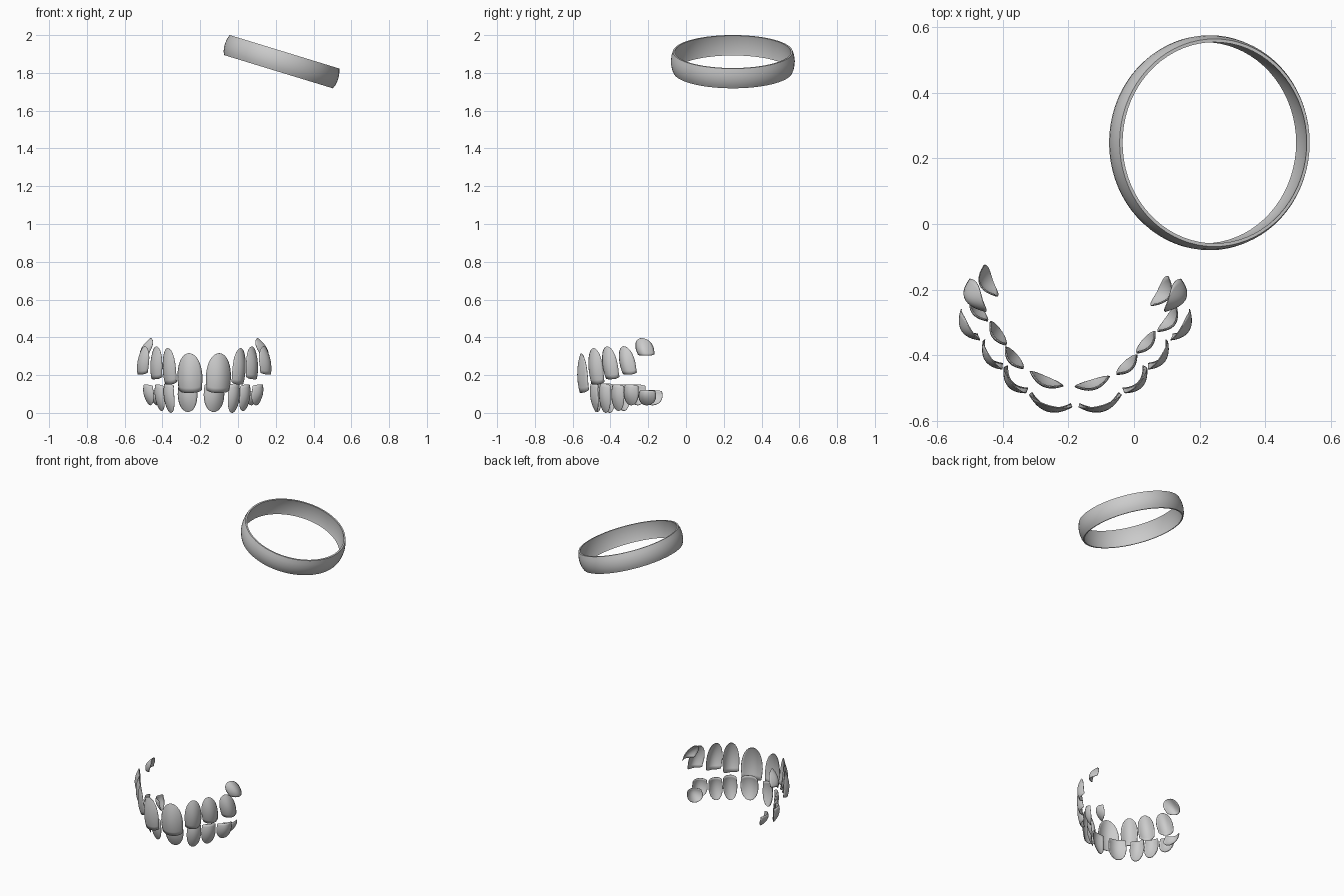
import bpy, math
from mathutils import Matrix, Vector

if "Cube" in bpy.data.objects:
    bpy.data.objects.remove(bpy.data.objects["Cube"])


def make_object(name, verts, faces, angle=40):
    mesh = bpy.data.meshes.new(name)
    mesh.from_pydata(verts, [], faces)
    mesh.validate()
    mesh.update()
    ob = bpy.data.objects.new(name, mesh)
    bpy.context.collection.objects.link(ob)
    bpy.ops.object.select_all(action='DESELECT')
    ob.select_set(True)
    bpy.context.view_layer.objects.active = ob
    bpy.ops.object.shade_smooth_by_angle(angle=math.radians(angle))
    return ob


# Tilted band: closed profile (radius, height) swept round an ellipse
def ring():
    profile = [(.315, -.055), (.323, -.036), (.327, -.015), (.328, .005), (.325, .03), (.317, .055),
               (.307, .055), (.310, .043), (.313, 0), (.310, -.043), (.307, -.055)]
    seg, n = 72, len(profile)
    verts, faces = [], []
    for i in range(seg):
        a = 2 * math.pi * i / seg
        verts += [(r * .957 * math.cos(a), r * math.sin(a), z) for r, z in profile]
    for i in range(seg):
        j = (i + 1) % seg
        faces += [(i * n + k, j * n + k, j * n + (k + 1) % n, i * n + (k + 1) % n) for k in range(n)]
    ob = make_object("tilted_ring", verts, faces)
    ob.matrix_world = Matrix.Translation((.23, .248, 1.859)) @ Matrix.Rotation(math.radians(17), 4, 'Y')


# Curved tooth shell: straight biting edge at z_edge, rounded root at z_root
def tooth(name, side, cx, spin, off, y, yaw, width, z_edge, z_root, bulge, lean, roll):
    yaw = math.radians(yaw)
    normal = Vector((side * math.sin(yaw), -math.cos(yaw), 0))
    tangent = Vector((side * math.cos(yaw), math.sin(yaw), 0))
    pivot = Vector((cx, -.33, 0))
    turn = Matrix.Rotation(math.radians(spin), 3, 'Z')
    nu, nv = 12, 14
    verts, faces = [], []
    for j in range(nv):
        v = math.sin(j / (nv - 1) * math.pi / 2)
        half = .92 + .08 * min(v / .3, 1)
        if v > .3:
            half = max(1 - ((v - .3) / .7) ** 2.3, .0004) ** .5
        for i in range(nu + 1):
            u = 2 * i / nu - 1
            a = u * half
            depth = bulge * (.5 - a * a) + lean * (v - .5) - .016 * (2 * v - 1) ** 2 + .008
            p = Vector((cx + side * off, y, 0)) + normal * depth
            p += tangent * (a * width / 2 - roll * (v - .5))
            p.z = z_edge + (z_root - z_edge) * (v + .07 * u ** 4 * (1 - v))
            verts.append(turn @ (p - pivot) + pivot)
    w = nu + 1
    for j in range(nv - 1):
        for i in range(nu):
            q = (j * w + i, j * w + i + 1, (j + 1) * w + i + 1, (j + 1) * w + i)
            faces.append(q if (side > 0) == (z_root > z_edge) else q[::-1])
    ob = make_object(name, verts, faces)
    solid = ob.modifiers.new("thickness", 'SOLIDIFY')
    solid.thickness = .003


# offset, y, yaw, width, z_edge, z_root, bulge, lean (root outward), roll (root forward)
UPPER = [(.078, -.549, 16, .138, .106, .316, .034, -.004, 0),
         (.189, -.482, 48, .104, .150, .343, .028, .004, .005),
         (.256, -.407, 53, .102, .178, .352, .028, -.004, .020),
         (.324, -.317, 56, .102, .203, .353, .032, -.016, .030),
         (.300, -.224, 72, .102, .303, .396, .040, -.050, .030)]
LOWER = [(.071, -.480, 20, .114, .158, .005, .026, -.025, 0),
         (.172, -.420, 48, .088, .155, .000, .022, -.028, .005),
         (.226, -.348, 54, .090, .150, .010, .022, -.028, .005),
         (.289, -.275, 58, .098, .150, .040, .030, -.030, .005),
         (.262, -.192, 66, .105, .120, .040, .036, -.040, .010)]

ring()
for side, label in ((-1, "left"), (1, "right")):
    for k, spec in enumerate(UPPER, 1):
        tooth(f"upper_tooth_{label}_{k}", side, -.179, 0, *spec)
    for k, spec in enumerate(LOWER, 1):
        tooth(f"lower_tooth_{label}_{k}", side, -.188, -3.5, *spec)
